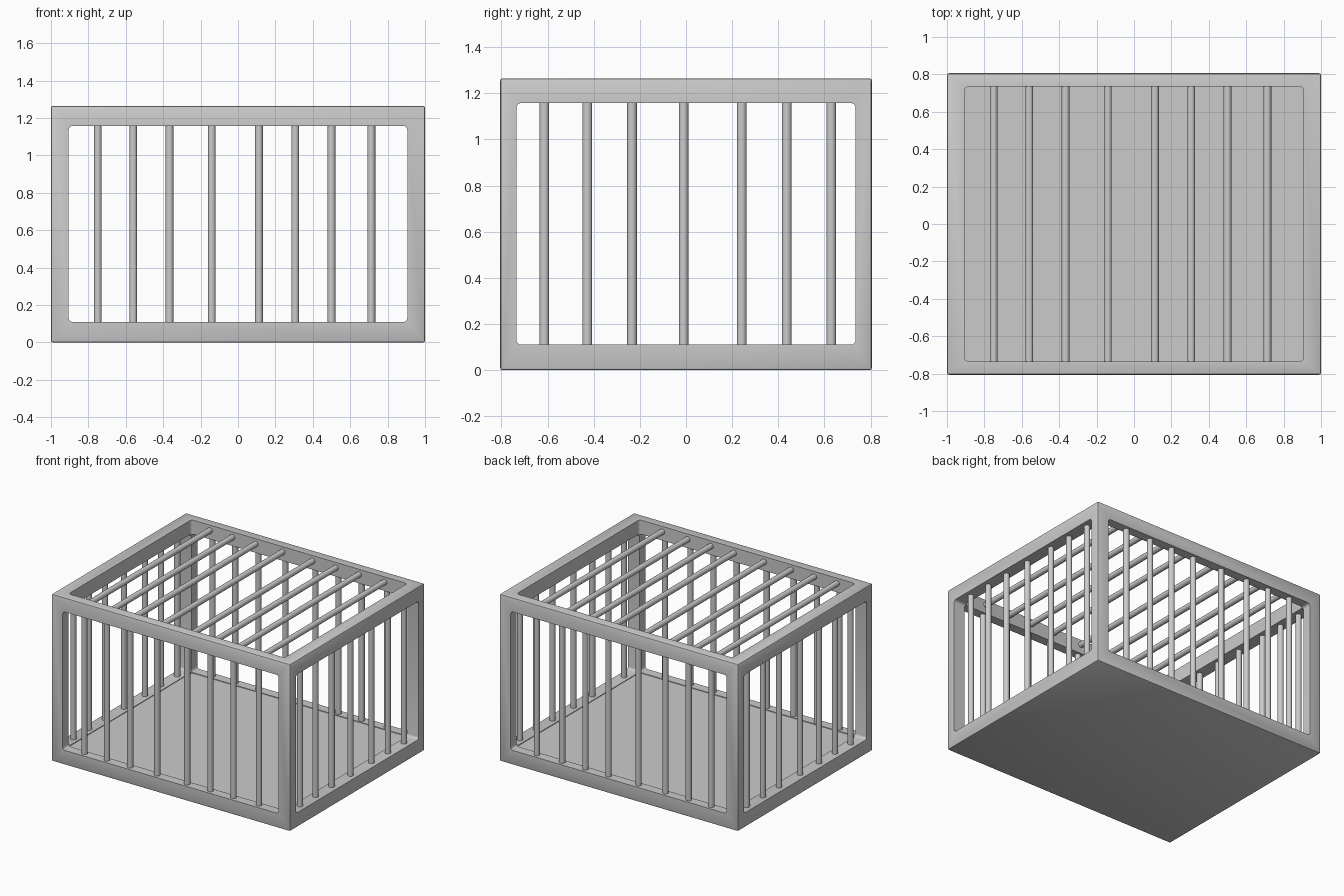
import bpy, bmesh
from mathutils import Vector

if "Cube" in bpy.data.objects:
    bpy.data.objects.remove(bpy.data.objects["Cube"])

HX, HY, H = 1.0, 0.806, 1.265      # outer half width, half depth, height
IX, IY, Z0, Z1 = 0.905, 0.735, 0.11, 1.158   # openings


def box(name, lo, hi, radius, segments, axis=None):
    """Box with all edges (or only those along one axis) rounded."""
    lo, hi = Vector(lo), Vector(hi)
    bm = bmesh.new()
    bmesh.ops.create_cube(bm, size=1)
    for v in bm.verts:
        v.co = Vector((lo[i] + (v.co[i] + 0.5) * (hi[i] - lo[i]) for i in range(3)))
    edges = [e for e in bm.edges if axis is None or
             abs((e.verts[0].co - e.verts[1].co)[axis]) > 1e-4]
    bmesh.ops.bevel(bm, geom=edges, offset=radius, segments=segments,
                    profile=0.5, affect='EDGES')
    mesh = bpy.data.meshes.new(name)
    bm.to_mesh(mesh)
    bm.free()
    obj = bpy.data.objects.new(name, mesh)
    bpy.context.collection.objects.link(obj)
    return obj


def smooth(obj):
    bpy.ops.object.select_all(action='DESELECT')
    obj.select_set(True)
    bpy.context.view_layer.objects.active = obj
    bpy.ops.object.shade_smooth_by_angle(angle=0.6)


# Frame with solid floor, opened through the top and all four sides
frame = box("cage_frame", (-HX, -HY, 0), (HX, HY, H), 0.01, 2)
cutters = [
    box("top_cutter", (-IX, -IY, Z0 - 0.005), (IX, IY, 2), 0.02, 4, 2),
    box("front_cutter", (-IX, -2, Z0), (IX, 2, Z1), 0.02, 4, 1),
    box("side_cutter", (-2, -IY, Z0), (2, IY, Z1), 0.02, 4, 0),
]
bpy.context.view_layer.objects.active = frame
for c in cutters:
    mod = frame.modifiers.new(c.name, 'BOOLEAN')
    mod.operation = 'DIFFERENCE'
    mod.solver = 'EXACT'
    mod.object = c
    bpy.ops.object.modifier_apply(modifier=mod.name)
for c in cutters:
    bpy.data.objects.remove(c)
smooth(frame)


def bar(name, a, b, r=0.021):
    a, b = Vector(a), Vector(b)
    d = b - a
    bpy.ops.mesh.primitive_cylinder_add(
        vertices=20, radius=r, depth=d.length, location=(a + b) / 2,
        rotation=d.to_track_quat('Z', 'Y').to_euler())
    obj = bpy.context.object
    obj.name = name
    smooth(obj)


# Bars: front, back and roof share the same x spacing
for x in (-0.75, -0.56, -0.366, -0.14, 0.112, 0.306, 0.5, 0.713):
    for name, y in (("front_bar", -0.767), ("back_bar", 0.767)):
        bar(name, (x, y, Z0 - 0.02), (x, y, Z1 + 0.02))
    bar("roof_bar", (x, -IY - 0.02, 1.225), (x, IY + 0.02, 1.225))

# Bars on the left and right sides
for y in (-0.614, -0.428, -0.234, -0.01, 0.242, 0.437, 0.63):
    for name, x in (("left_bar", -0.95), ("right_bar", 0.95)):
        bar(name, (x, y, Z0 - 0.02), (x, y, Z1 + 0.02))
